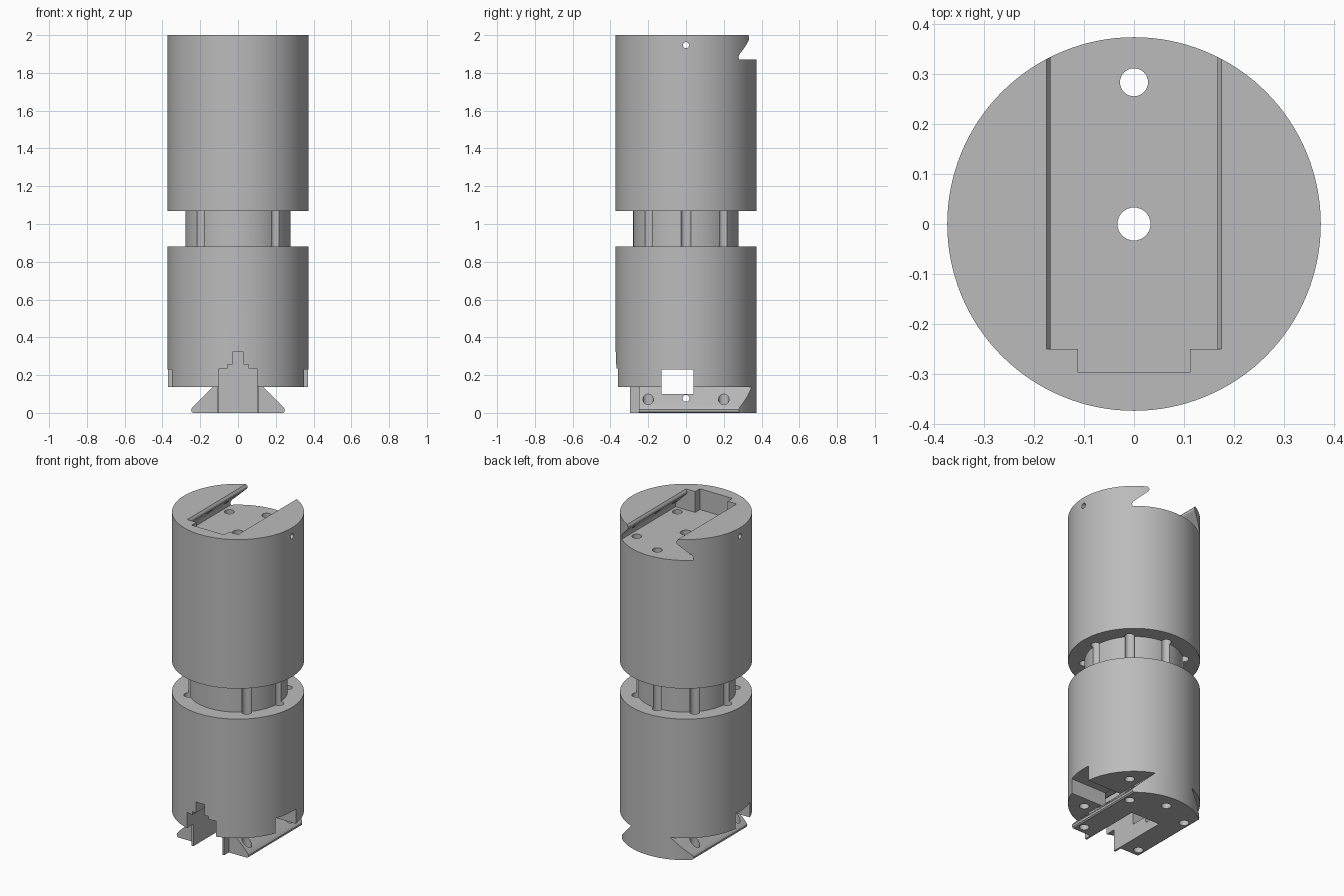
import bpy, bmesh, math
from mathutils import Matrix

cube = bpy.data.objects.get("Cube")
if cube:
    bpy.data.objects.remove(cube, do_unlink=True)

R = 0.373           # outer radius
NECK_R = 0.28       # waist radius
HOLE_R = 0.028      # bolt hole radius
BOLT = 0.283        # bolt circle radius
BASE = 0.137        # underside of the lower drum

grey = bpy.data.materials.new("plain_grey")
grey.use_nodes = True
colour = (0.5, 0.5, 0.5, 1)
grey.diffuse_color = colour
grey.node_tree.nodes["Principled BSDF"].inputs["Base Color"].default_value = colour


def finish(bm, name):
    bmesh.ops.recalc_face_normals(bm, faces=bm.faces)
    mesh = bpy.data.meshes.new(name)
    bm.to_mesh(mesh)
    bm.free()
    mesh.materials.append(grey)
    ob = bpy.data.objects.new(name, mesh)
    bpy.context.collection.objects.link(ob)
    return ob


def cylinder(name, r, z0, z1, x=0, y=0, sides=32):
    bm = bmesh.new()
    bmesh.ops.create_cone(bm, cap_ends=True, segments=sides, radius1=r, radius2=r,
                          depth=z1 - z0, matrix=Matrix.Translation((x, y, (z0 + z1) / 2)))
    return finish(bm, name)


def cross_pin(name, r, z):
    """Cylinder lying along x through the whole body."""
    bm = bmesh.new()
    bmesh.ops.create_cone(bm, cap_ends=True, segments=24, radius1=r, radius2=r, depth=1,
                          matrix=Matrix.Translation((0, 0, z)) @ Matrix.Rotation(math.pi / 2, 4, 'Y'))
    return finish(bm, name)


def prism(name, half, y0, y1):
    """Mirror a half outline of (x, z) points and extrude it along y."""
    outline = half + [(-x, z) for x, z in reversed(half)]
    bm = bmesh.new()
    face = bm.faces.new([bm.verts.new((x, y0, z)) for x, z in outline])
    side = bmesh.ops.extrude_face_region(bm, geom=[face])["geom"]
    bmesh.ops.translate(bm, vec=(0, y1 - y0, 0),
                        verts=[v for v in side if isinstance(v, bmesh.types.BMVert)])
    return finish(bm, name)


def block(name, w, y0, y1, z0, z1):
    return prism(name, [(w, z0), (w, z1)], y0, y1)


def boolean(target, tool, operation='DIFFERENCE'):
    mod = target.modifiers.new("cut", 'BOOLEAN')
    mod.operation, mod.solver, mod.object = operation, 'EXACT', tool
    bpy.context.view_layer.objects.active = target
    bpy.ops.object.modifier_apply(modifier=mod.name)
    bpy.data.objects.remove(tool, do_unlink=True)


# Spool-shaped body: two drums joined by a narrower neck
profile = [(0, BASE), (R, BASE), (R, 0.88), (NECK_R, 0.88),
           (NECK_R, 1.07), (R, 1.07), (R, 2), (0, 2)]
bm = bmesh.new()
points = [bm.verts.new((r, 0, z)) for r, z in profile]
edges = [bm.edges.new(pair) for pair in zip(points, points[1:])]
bmesh.ops.spin(bm, geom=points + edges, axis=(0, 0, 1), cent=(0, 0, 0),
               angle=math.tau, steps=128)
bmesh.ops.remove_doubles(bm, verts=bm.verts, dist=1e-4)
body = finish(bm, "spool_body")

# Dovetail foot with a tongue, trimmed to the drum outline
foot = prism("dovetail_foot", [(0.238, 0), (0.246, 0.006), (0.248, 0.018), (0.242, 0.03),
                               (0.135, BASE), (0.135, 0.16)], -0.25, 0.5)
boolean(foot, block("foot_tongue", 0.112, -0.297, 0, 0, 0.16), 'UNION')
boolean(foot, cylinder("foot_trim", R, -0.1, 0.5, sides=128), 'INTERSECT')
boolean(body, foot, 'UNION')

# Matching dovetail socket in the top, open at the back
boolean(body, prism("socket", [(0.246, 1.87), (0.248, 1.885), (0.242, 1.9), (0.172, 1.97),
                               (0.167, 1.978), (0.167, 1.988), (0.175, 2), (0.175, 2.1)], -0.25, 0.6))
boolean(body, block("socket_pocket", 0.112, -0.297, 0, 1.87, 2.1))

# Stepped slot in the front and rectangular window across it
boolean(body, prism("front_slot", [(0.1, -0.1), (0.1, 0.235), (0.055, 0.235), (0.055, 0.255),
                                   (0.03, 0.255), (0.03, 0.323)], -0.6, 0.1))
boolean(body, block("side_window", 0.6, -0.13, 0.04, 0.1, 0.23))

# Central bore, bolt holes on all sides but the front, and cross pins
boolean(body, cylinder("centre_bore", 0.033, -0.1, 2.1))
for i in range(8):
    if i == 6:
        continue
    a = i * math.pi / 4
    z0, z1 = (0.5, 1.45) if i in (0, 4) else (-0.1, 1.93)
    boolean(body, cylinder("bolt_hole", HOLE_R, z0, z1, BOLT * math.cos(a), BOLT * math.sin(a)))
boolean(body, cross_pin("upper_pin", 0.016, 1.947))
boolean(body, cross_pin("lower_pin", 0.018, 0.077))

# Smooth round walls, sharp edges
bpy.ops.object.select_all(action='DESELECT')
body.select_set(True)
bpy.context.view_layer.objects.active = body
bpy.ops.object.shade_smooth_by_angle(angle=math.radians(30))
